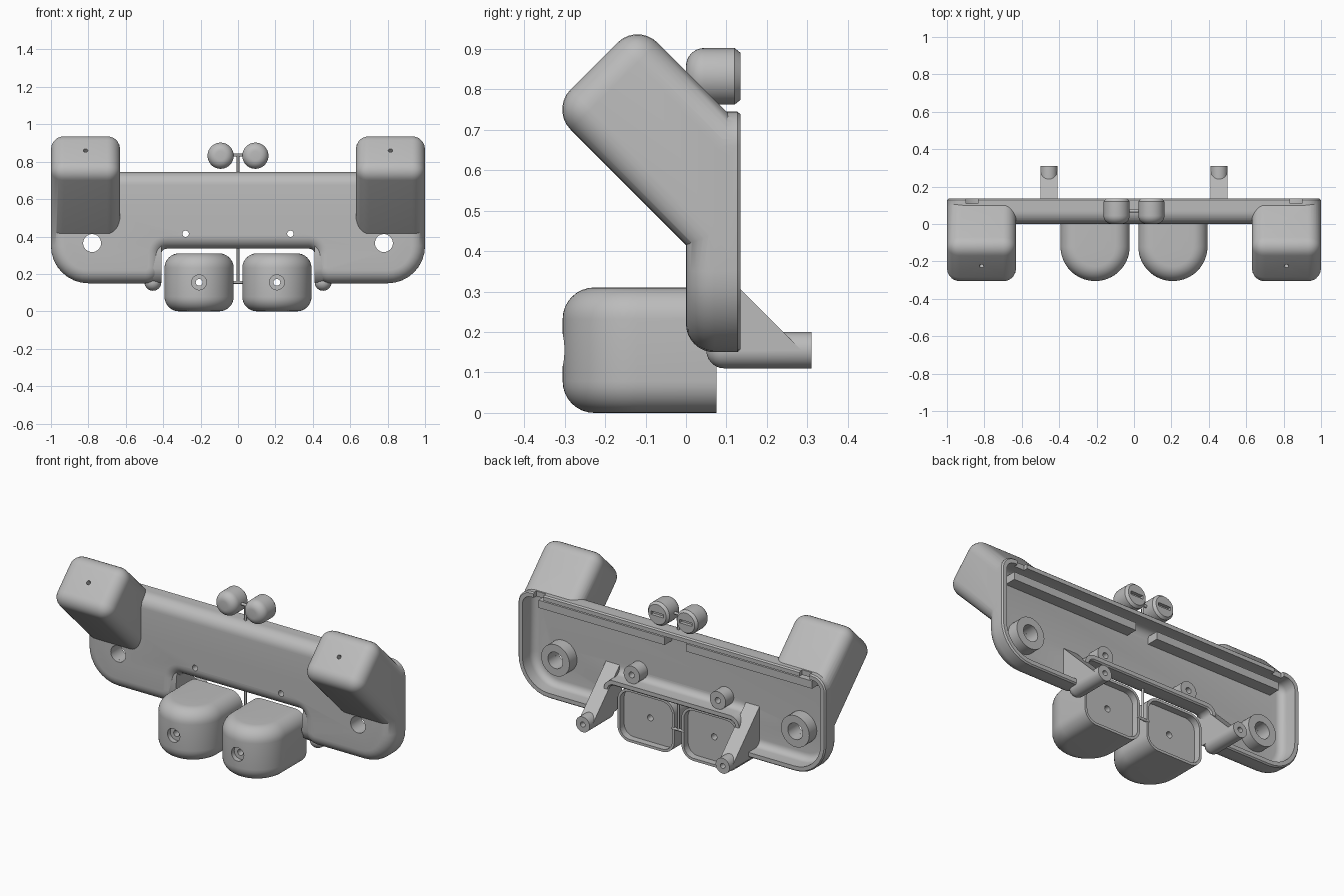
import bpy, bmesh, math
from mathutils import Vector, Matrix

old = bpy.data.objects.get("Cube")
if old:
    bpy.data.objects.remove(old, do_unlink=True)

GREY = bpy.data.materials.new("plain_grey")
GREY.use_nodes = True
COLOUR = (0.5, 0.5, 0.5, 1)
GREY.diffuse_color = COLOUR
GREY.node_tree.nodes["Principled BSDF"].inputs["Base Color"].default_value = COLOUR


def finish(name, bm):
    bmesh.ops.remove_doubles(bm, verts=bm.verts, dist=1e-5)
    bmesh.ops.recalc_face_normals(bm, faces=bm.faces)
    me = bpy.data.meshes.new(name)
    bm.to_mesh(me)
    bm.free()
    me.materials.append(GREY)
    ob = bpy.data.objects.new(name, me)
    bpy.context.collection.objects.link(ob)
    return ob


def loft(name, loops, closed=False):
    """Skin equal-length loops; cap the ends, or join last to first."""
    bm = bmesh.new()
    rings = [[bm.verts.new(p) for p in lp] for lp in loops]
    pairs = list(zip(rings, rings[1:]))
    if closed:
        pairs.append((rings[-1], rings[0]))
    else:
        bm.faces.new(rings[0])
        bm.faces.new(rings[-1])
    for a, b in pairs:
        for i in range(len(a)):
            j = (i + 1) % len(a)
            bm.faces.new((a[i], a[j], b[j], b[i]))
    return finish(name, bm)


def turned(name, x, z, profile, closed=False, n=40):
    """Turn (radius, y) pairs around a front-to-back axis."""
    angles = [2 * math.pi * i / n for i in range(n)]
    return loft(name, [[(x + r * math.cos(a), y, z + r * math.sin(a)) for a in angles]
                       for r, y in profile], closed)


def rod(name, a, b, r, n=24):
    a, b = Vector(a), Vector(b)
    bm = bmesh.new()
    turn = (b - a).to_track_quat('Z', 'Y').to_matrix().to_4x4()
    bmesh.ops.create_cone(bm, cap_ends=True, segments=n, radius1=r, radius2=r,
                          depth=(b - a).length,
                          matrix=Matrix.Translation((a + b) / 2) @ turn)
    return finish(name, bm)


def block(name, lo, hi):
    (x0, y0, z0), (x1, y1, z1) = lo, hi
    return loft(name, [[(x0, y, z0), (x1, y, z0), (x1, y, z1), (x0, y, z1)] for y in (y0, y1)])


def combine(ob, other, op='DIFFERENCE'):
    m = ob.modifiers.new("combine", 'BOOLEAN')
    m.operation, m.object, m.solver = op, other, 'EXACT'
    with bpy.context.temp_override(object=ob, active_object=ob):
        bpy.ops.object.modifier_apply(modifier=m.name)
    bpy.data.objects.remove(other, do_unlink=True)


def arc(n):
    return [math.pi / 2 * i / n for i in range(n + 1)]


# Panel outline corners: x, z, inward direction, radius, convex, arrives vertically
CORNERS = [(1, .745, -1, -1, .085, 1, False),
           (1, .15, -1, 1, .2, 1, True),
           (.41, .15, 1, 1, .085, 1, False),
           (.41, .335, 1, 1, .03, -1, True)]


def outline(y, d):
    pts = []
    for x, z, sx, sz, r, k, vertical in CORNERS:
        r -= k * d
        cx, cz = x + sx * (d + k * r), z + sz * (d + k * r)
        for t in (arc(8) if vertical else reversed(arc(8))):
            pts.append((cx - k * r * sx * math.cos(t), y, cz - k * r * sz * math.sin(t)))
    return pts + [(-x, y, z) for x, y, z in reversed(pts)]


# Shell body with rounded front edge
R, WALL = .07, .03
rounded = [(R - R * math.cos(t), R - R * math.sin(t)) for t in arc(8)]
panel = loft("panel", [outline(y, d) for y, d in rounded]
             + [outline(.127, 0), outline(.135, .007)])

# Slanted horns, rounded on all free edges
HORN = [(-.335, .75), (-.12, .965), (.11, .735), (.11, .45), (.05, .365)]
for s in (1, -1):
    horn = loft("horn", [[(s * x, y, z) for y, z in HORN] for x in (.63, 1)])
    bm = bmesh.new()
    bm.from_mesh(horn.data)
    free = [e for e in bm.edges
            if any(v.co.y < -.1 for v in e.verts)]
    bmesh.ops.bevel(bm, geom=free, offset=.07, offset_type='OFFSET', segments=7,
                    profile=.5, affect='EDGES', clamp_overlap=True)
    bm.to_mesh(horn.data)
    bm.free()
    combine(panel, horn, 'UNION')
    combine(panel, rod("pin_hole", (s * .815, -.3, .935), (s * .815, -.17, .805), .012))

# Hollow back
q = R - WALL
inner = [(R - q * math.cos(t), R - q * math.sin(t)) for t in arc(6)]
combine(panel, loft("cavity", [outline(y, d) for y, d in inner] + [outline(.2, WALL)]))

for s in (1, -1):
    for x, z, r in ((.78, .365, .048), (.28, .415, .017)):
        combine(panel, rod("hole", (s * x, -.05, z), (s * x, .2, z), r, 32))
    combine(panel, block("lip_notch", (s * .865 - .032, .11, .7), (s * .865 + .032, .2, .8)))

for s, side in ((1, "left"), (-1, "right")):
    # Tubular bosses around the holes
    for name, x, z, ri, ro, y in (("large_boss", .78, .365, .048, .092, .1),
                                  ("small_boss", .28, .415, .017, .052, .105)):
        turned(f"{name}_{side}", s * x, z,
               [(ri, .025), (ro, .025), (ro, y), (ri, y)], closed=True)
    # Stiffening rib
    ends = sorted((s * .07, s * .89))
    block(f"rib_{side}", (ends[0], .025, .645), (ends[1], .1, .69))

    # Peg with sloping gusset
    px, pr, pz = s * .455, .045, .155
    nose = [(pr * math.sin(t), .095 - pr * math.cos(t)) for t in arc(6)]
    peg = turned(f"peg_{side}", px, pz, nose + [(pr, .31), (0.015, .31), (.015, .25), (0, .25)])
    loft(f"gusset_{side}", [[(px + o, y, z) for y, z in
                             ((.005, .23), (.025, .18), (.06, .155), (.285, .155), (.03, .41), (.02, .36))]
                            for o in (-pr, pr)])

    # Cup, D-shaped in plan with rounded top and bottom
    cx, w, h, f = s * .208, .185, .31, .078

    def d_loop(z, d):
        r = w - d
        curve = [(cx - r * math.cos(a), -.12 - r * math.sin(a), z)
                 for a in (math.pi * i / 32 for i in range(33))]
        return [(cx - r, .075, z)] + curve + [(cx + r, .075, z)]

    low = [(f - f * math.cos(t), f - f * math.sin(t)) for t in arc(8)]
    cup = loft(f"cup_{side}", [d_loop(z, d) for z, d in low]
               + [d_loop(h - z, d) for z, d in reversed(low)])

    def rounded_rect(y, a, b, r):
        pts = []
        for i, (sx, sz) in enumerate(((1, 1), (-1, 1), (-1, -1), (1, -1))):
            for t in arc(6):
                t += i * math.pi / 2
                pts.append((cx + sx * (a - r) + r * math.cos(t), y,
                            h / 2 + sz * (b - r) + r * math.sin(t)))
        return pts

    combine(cup, loft("recess", [rounded_rect(y, w - .015, h / 2 - .015, .063) for y in (.035, .15)]))
    combine(cup, rod("counterbore", (cx, -.4, h / 2), (cx, -.275, h / 2), .04, 32))
    combine(cup, rod("bore", (cx, -.4, h / 2), (cx, .2, h / 2), .018))

    # Knob with domed front, chamfered back and a slot
    kx, kr, kf = s * .093, .07, .045
    dome = [(kr - kf + kf * math.sin(t), kf - kf * math.cos(t)) for t in arc(8)]
    knob = turned(f"knob_{side}", kx, .832, dome + [(kr, .12), (.058, .135)])
    combine(knob, block("slot", (kx - .04, .115, .822), (kx + .04, .2, .842)))

# Thin connecting sprues
rod("upper_stem", (0, .07, .73), (0, .07, .84), .007, 12)
rod("upper_crossbar", (-.05, .07, .835), (.05, .07, .835), .008, 12)
rod("lower_stem", (0, .07, .155), (0, .07, .35), .007, 12)
rod("lower_crossbar", (-.04, .07, .155), (.04, .07, .155), .008, 12)

# Smooth shading with sharp edges kept
bpy.ops.object.select_all(action='DESELECT')
for ob in bpy.context.collection.objects:
    if ob.type == 'MESH' and GREY.name in ob.data.materials:
        ob.select_set(True)
        bpy.context.view_layer.objects.active = ob
bpy.ops.object.shade_smooth_by_angle(angle=math.radians(35))
